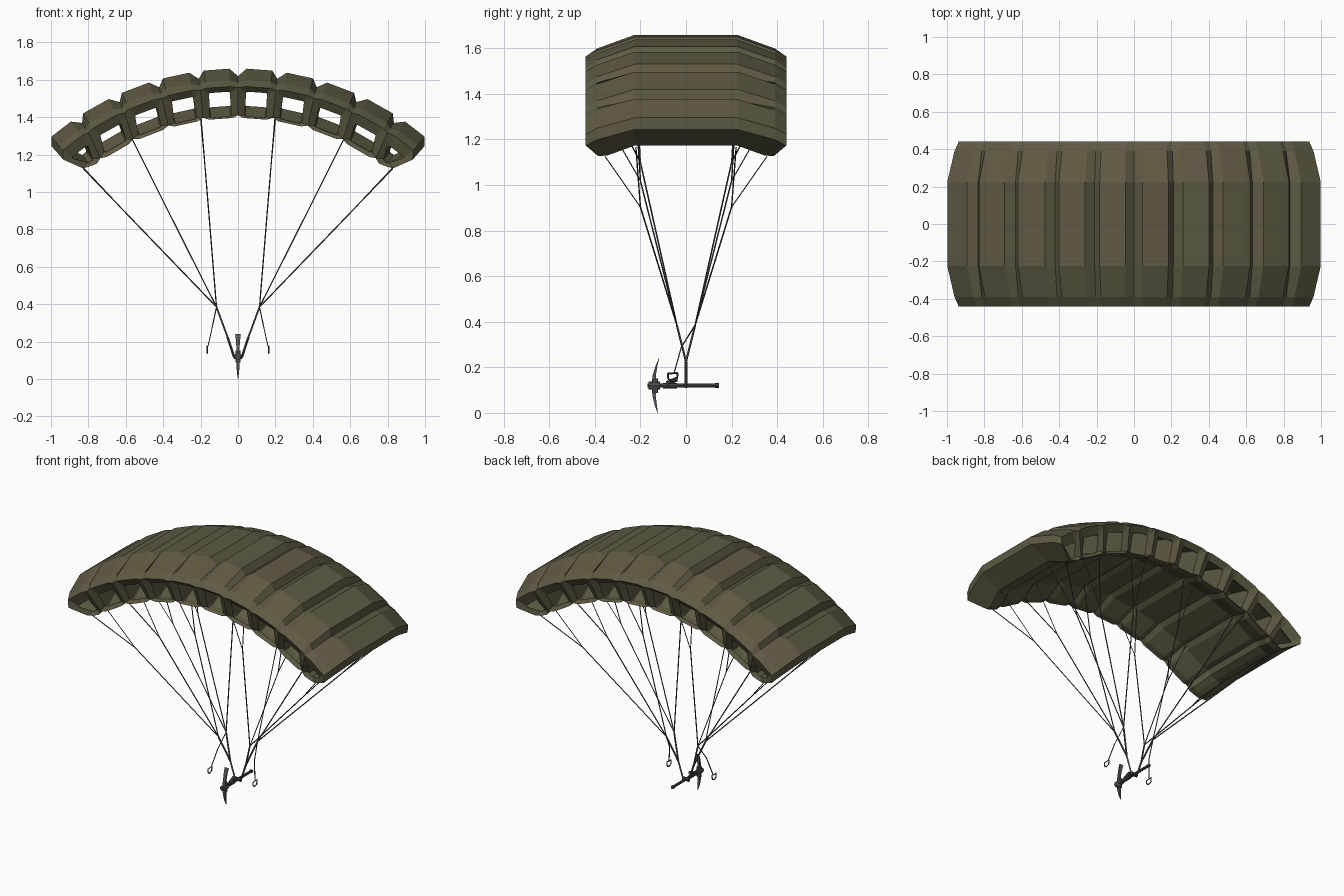
import bpy, bmesh, math
from mathutils import Vector

if "Cube" in bpy.data.objects:
    bpy.data.objects.remove(bpy.data.objects["Cube"])

def material(name, rgb):
    m = bpy.data.materials.new(name)
    m.diffuse_color = (*rgb, 1)
    m.use_nodes = True
    m.node_tree.nodes["Principled BSDF"].inputs["Base Color"].default_value = m.diffuse_color
    return m

OLIVE = material("olive fabric", (0.115, 0.102, 0.056))
CORD = material("grey cord", (0.08, 0.08, 0.08))
METAL = material("grey metal", (0.09, 0.09, 0.088))
GRIP = material("dark grip", (0.07, 0.068, 0.062))

def finish(bm, name, mat):
    bmesh.ops.recalc_face_normals(bm, faces=bm.faces)
    me = bpy.data.meshes.new(name)
    bm.to_mesh(me)
    bm.free()
    me.materials.append(mat)
    ob = bpy.data.objects.new(name, me)
    bpy.context.collection.objects.link(ob)
    return ob

ZC = 0.11                                   # centre height of the arc
SEAMS = [0, 8.0, 16.2, 24.8, 33.5, 41.3]    # seam angles of one half
SEAMS = [-a for a in SEAMS[:0:-1]] + SEAMS

def arc(deg, r, y):
    a = math.radians(deg)
    return Vector((r * math.sin(a), y, ZC + r * math.cos(a)))

# stations along y: upper y, droop, seam droop, lower y, droop, seam droop
HALF = [(0.44, 0.095, 0.062, 0.385, 0.056, 0.060),
        (0.39, 0.06, 0.035, 0.345, 0.052, 0.056),
        (0.225, 0, 0, 0.225, 0, 0)]
STATIONS = [(-a, b, c, -d, e, f) for a, b, c, d, e, f in HALF] + HALF[::-1]

def low_angle(a):         # the tips are pulled in along the lower skin
    return max(-39.2, min(39.2, a * 1.03))

def ring(a0, a1, station, inner, taper):
    yt, dt, st, yb, db, sb = station
    b0, b1 = low_angle(a0), low_angle(a1)
    if inner:
        yt, yb = yt * 0.93, yb * 0.96
        t, b = 1.522 - 0.008 * taper, 1.351 + 0.005 * taper
        top = [(a0 + 1.75, t - 0.008, dt), (a0 + 1.9, t, dt), (a1 - 1.9, t, dt), (a1 - 1.75, t - 0.008, dt)]
        low = [(b1 - 1.6, b + 0.007, db), (b1 - 1.8, b, db), (b0 + 1.8, b, db), (b0 + 1.6, b + 0.007, db)]
    else:
        m0, m1 = (1.2, 1.7) if a0 < 0 else (1.7, 1.2)
        s0 = dt if a0 < -40 else st          # the free end walls droop fully
        s1 = dt if a1 > 40 else st
        l0 = 1.372 if a0 < -40 else 1.36
        l1 = 1.372 if a1 > 40 else 1.36
        top = [(a0, 1.51, s0), (a0 + m0, 1.55, dt), (a1 - m1, 1.55, dt), (a1, 1.51, s1)]
        low = [(b1, l1, sb), (b1 - 1.4, l1 - 0.018, db), (b0 + 1.4, l0 - 0.018, db), (b0, l0, sb)]
    return [arc(a, r - d, yt) for a, r, d in top] + [arc(a, r - d, yb) for a, r, d in low]

# canopy: ten open air cells, outer skin plus inner tube
bm = bmesh.new()
for i in range(10):
    a0, a1 = SEAMS[i], SEAMS[i + 1]
    taper = 4 - i if i < 5 else i - 5
    rings = [ring(a0, a1, s, False, taper) for s in STATIONS]
    rings += [ring(a0, a1, s, True, taper) for s in STATIONS[::-1]]
    vs = [[bm.verts.new(p) for p in r] for r in rings]
    n = len(vs)
    for j in range(n):
        p, q = vs[j], vs[(j + 1) % n]
        for k in range(8):
            outer = j < len(STATIONS) - 1
            if outer and ((k == 3 and i < 9) or (k == 7 and i > 0)):
                continue   # shared rib
            l = (k + 1) % 8
            bm.faces.new((p[k], p[l], q[l], q[k]))
finish(bm, "canopy", OLIVE)

def rod(bm, a, b, r, sides=5, r2=None):
    a, b = Vector(a), Vector(b)
    d = b - a
    mat = d.to_track_quat('Z', 'Y').to_matrix().to_4x4()
    mat.translation = (a + b) / 2
    bmesh.ops.create_cone(bm, cap_ends=True, segments=sides, radius1=r,
                          radius2=r if r2 is None else r2, depth=d.length, matrix=mat)

# suspension lines with a split near the canopy
bm = bmesh.new()
for sx in (-1, 1):
    for sy in (-1, 1):
        knot = Vector((sx * 0.115, sy * 0.04, 0.385))
        for ang in (8.7, 25.8, 39.2):
            edge = arc(sx * ang, 1.31, sy * 0.355)
            mid = arc(sx * ang, 1.362, sy * 0.22)
            split = edge.lerp(knot, 0.3)
            split.y = sy * 0.2
            rod(bm, edge, split, 0.003, 4)
            rod(bm, mid, split, 0.003, 4)
            rod(bm, split, knot, 0.0036, 4)
finish(bm, "suspension_lines", CORD)

# risers down to the pick handle
bm = bmesh.new()
for sx in (-1, 1):
    for sy in (-1, 1):
        rod(bm, (sx * 0.115, sy * 0.04, 0.385), (sx * 0.056, 0, 0.225), 0.0055, 4)
    rod(bm, (sx * 0.056, 0, 0.225), (sx * 0.02, 0, 0.115), 0.0065, 4)
finish(bm, "risers", CORD)

# brake lines and ring toggles
bm = bmesh.new()
for sx in (-1, 1):
    x = sx * 0.165
    rod(bm, (sx * 0.115, 0.04, 0.385), (sx * 0.135, -0.02, 0.29), 0.0032, 4)
    rod(bm, (sx * 0.135, -0.02, 0.29), (x * 0.97, -0.052, 0.176), 0.0032, 4)
    pts = [(x, -0.08, 0.172), (x, -0.036, 0.176), (x, -0.040, 0.146), (x, -0.062, 0.138), (x, -0.078, 0.150)]
    for k in range(5):
        rod(bm, pts[k], pts[(k + 1) % 5], 0.0042, 4)
finish(bm, "brake_toggles", CORD)

# pick handle with wrapped grip and end cap
bm = bmesh.new()
rod(bm, (0, -0.17, 0.12), (0, 0.143, 0.12), 0.0085, 8)
rod(bm, (0, 0.128, 0.12), (0, 0.145, 0.12), 0.0105, 8)
finish(bm, "pick_handle", GRIP)
bm = bmesh.new()
rod(bm, (0, -0.085, 0.128), (0, -0.04, 0.148), 0.011, 7)
rod(bm, (0, -0.1, 0.12), (0, -0.04, 0.12), 0.012, 8)
rod(bm, (-0.022, 0, 0.12), (0.022, 0, 0.12), 0.012, 8)
finish(bm, "handle_wrap", GRIP)

# pick head: hub and curved blade (y, z, half width x, half depth y)
bm = bmesh.new()
rod(bm, (0, -0.165, 0.12), (0, -0.115, 0.12), 0.017, 8)
rod(bm, (0, -0.136, 0.088), (0, -0.136, 0.152), 0.014, 8)
finish(bm, "pick_hub", METAL)
bm = bmesh.new()
BLADE = [(-0.118, 0.24, 0.015, 0.001), (-0.130, 0.205, 0.011, 0.004), (-0.139, 0.165, 0.008, 0.007),
         (-0.141, 0.12, 0.010, 0.011), (-0.140, 0.075, 0.008, 0.007), (-0.133, 0.035, 0.006, 0.005),
         (-0.124, 0.0, 0.001, 0.001)]
prev = None
for y, z, w, d in BLADE:
    cur = [bm.verts.new(p) for p in ((-w, y - d, z), (w, y - d, z), (w, y + d, z), (-w, y + d, z))]
    if prev:
        for k in range(4):
            l = (k + 1) % 4
            bm.faces.new((prev[k], prev[l], cur[l], cur[k]))
    else:
        bm.faces.new(cur)
    prev = cur
bm.faces.new(prev)
finish(bm, "pick_blade", METAL)
